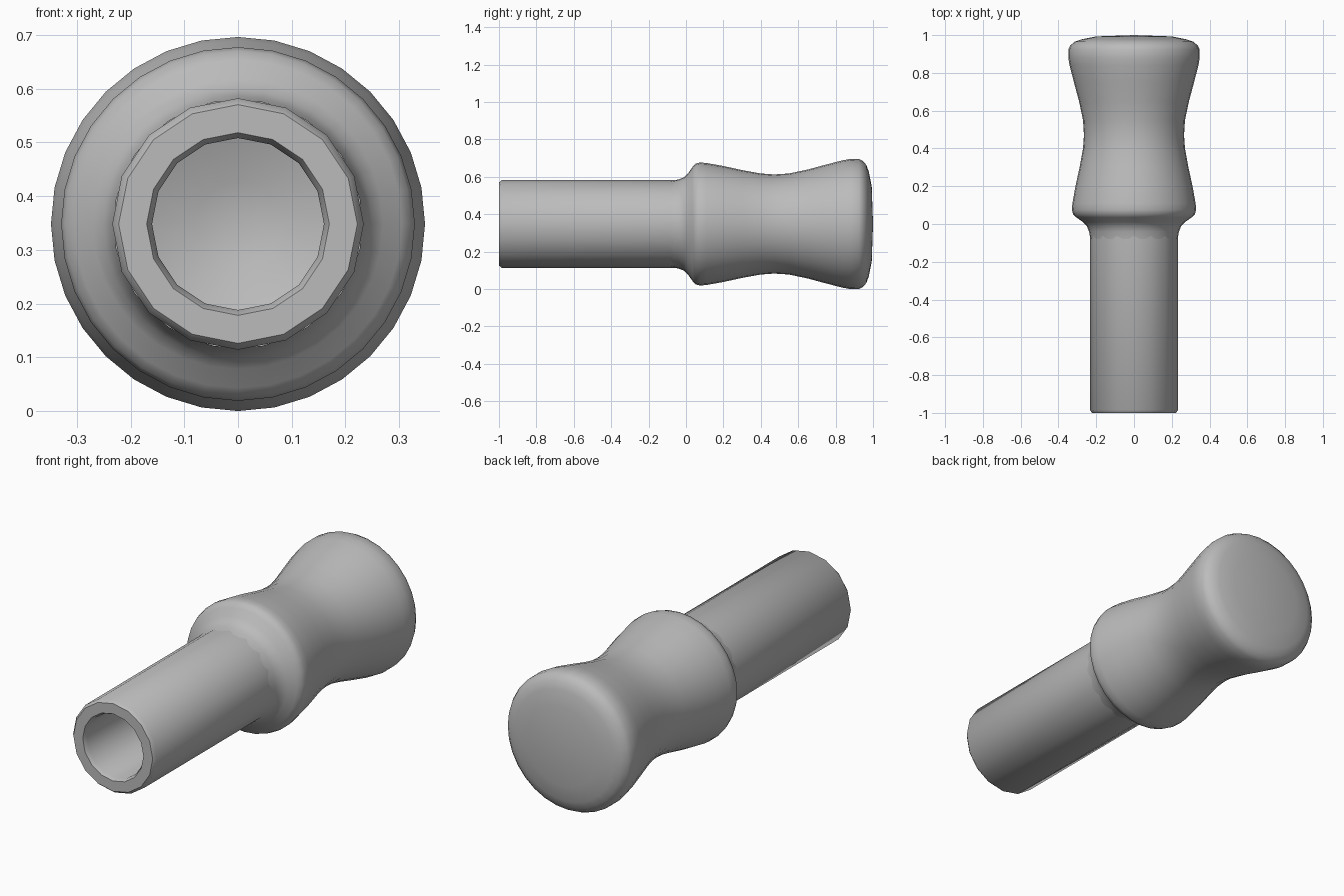
import bpy, bmesh, math

if "Cube" in bpy.data.objects:
    bpy.data.objects.remove(bpy.data.objects["Cube"], do_unlink=True)

AXIS_Z = 0.348

grey = bpy.data.materials.new("plain grey")
grey.use_nodes = True
grey.diffuse_color = (0.5, 0.5, 0.5, 1)
grey.node_tree.nodes["Principled BSDF"].inputs["Base Color"].default_value = (0.5, 0.5, 0.5, 1)


def lathe(name, profile, sides, sharp_angle):
    """Turn a (radius, y) profile around the lengthwise axis."""
    bm = bmesh.new()
    verts = [bm.verts.new((0, y, r)) for r, y in profile]
    edges = [bm.edges.new(pair) for pair in zip(verts, verts[1:])]
    bmesh.ops.spin(bm, geom=verts + edges, cent=(0, 0, 0), axis=(0, 1, 0),
                   angle=math.tau, steps=sides, use_duplicate=False)
    bmesh.ops.remove_doubles(bm, verts=bm.verts, dist=0.0005)
    bmesh.ops.recalc_face_normals(bm, faces=bm.faces)
    mesh = bpy.data.meshes.new(name)
    bm.to_mesh(mesh)
    bm.free()
    mesh.materials.append(grey)
    obj = bpy.data.objects.new(name, mesh)
    obj.location.z = AXIS_Z
    bpy.context.collection.objects.link(obj)
    bpy.ops.object.select_all(action="DESELECT")
    obj.select_set(True)
    bpy.context.view_layer.objects.active = obj
    bpy.ops.object.shade_smooth_by_angle(angle=math.radians(sharp_angle))


# Hollow shaft: closed inner end, bore, rounded rim, outer wall, hidden end
lathe("hollow_shaft", [
    (0, 0.02), (0.08, 0.01), (0.16, -0.02), (0.16, -0.98), (0.17, -1.0),
    (0.222, -1.0), (0.234, -0.985), (0.234, 0.1), (0, 0.1),
], 16, 50)

# Waisted knob: flared collar, shoulder, waist, wide end and domed cap
lathe("waisted_knob", [
    (0, -0.08), (0.231, -0.08), (0.238, -0.04), (0.25, -0.01), (0.27, 0.01),
    (0.305, 0.035), (0.322, 0.05), (0.329, 0.075), (0.326, 0.11),
    (0.31, 0.2), (0.288, 0.3), (0.27, 0.4), (0.265, 0.47), (0.27, 0.55),
    (0.291, 0.65), (0.318, 0.75), (0.341, 0.84), (0.348, 0.88),
    (0.347, 0.925), (0.337, 0.945), (0.315, 0.965), (0.28, 0.977),
    (0.2, 0.993), (0, 1.0),
], 32, 40)

# Cut the bore clearance out of the knob's hidden front disc
knob = bpy.data.objects["waisted_knob"]
bm = bmesh.new()
bm.from_mesh(knob.data)
hidden = [f for f in bm.faces if all(v.co.y < -0.07 for v in f.verts)]
bmesh.ops.delete(bm, geom=hidden, context="FACES")
bm.to_mesh(knob.data)
bm.free()
